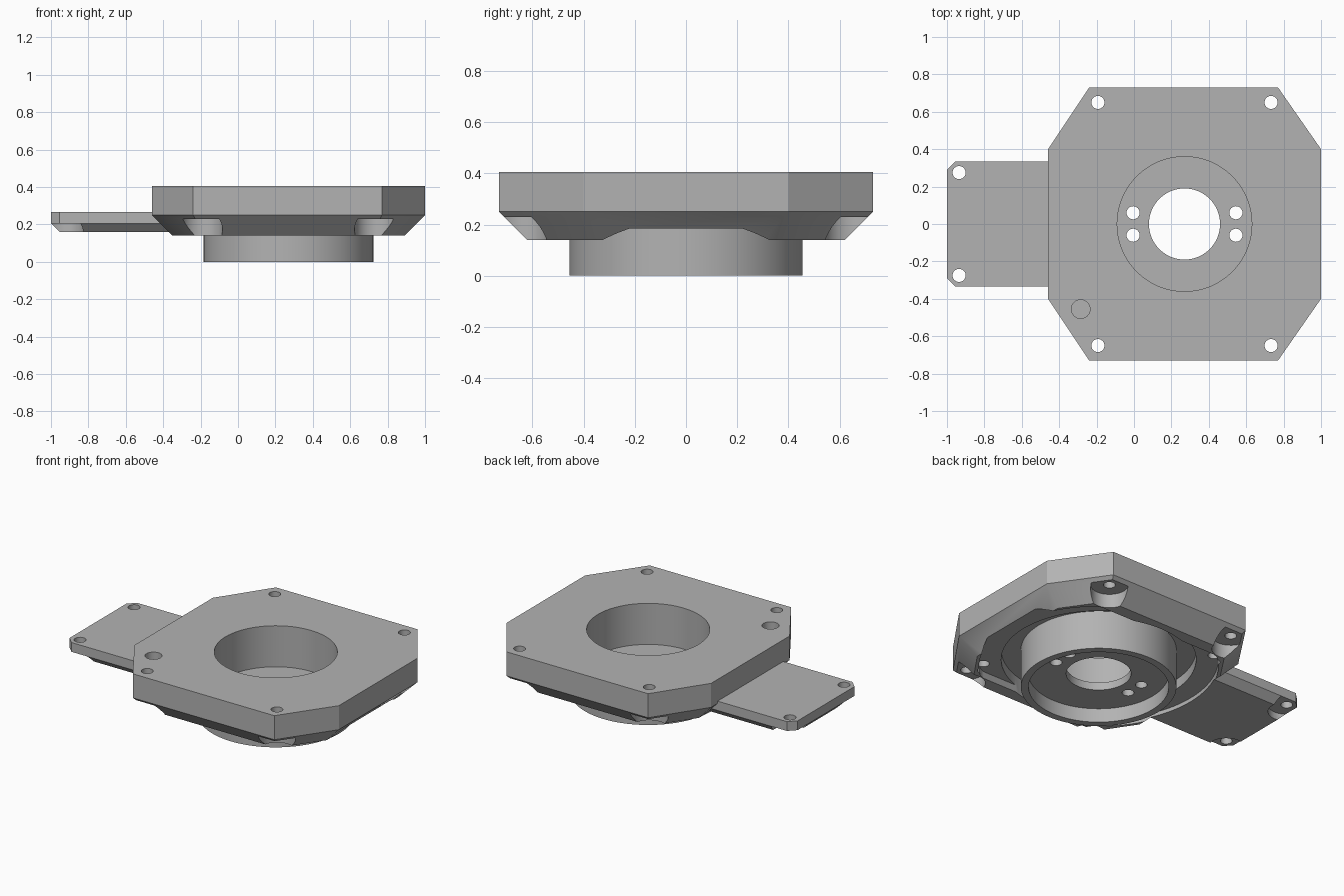
import bpy, bmesh, math
from mathutils import Vector

cube = bpy.data.objects.get("Cube")
if cube:
    bpy.data.objects.remove(cube, do_unlink=True)

CX = 0.27          # axis of the hub
grey = bpy.data.materials.new("plain grey")
grey.use_nodes = True
COLOUR = (0.45, 0.45, 0.45, 1)
grey.diffuse_color = COLOUR
grey.node_tree.nodes["Principled BSDF"].inputs["Base Color"].default_value = COLOUR


def inset(points, d):
    """Move every edge of a counter-clockwise outline inward by d."""
    pts = [Vector(p) for p in points]
    out = []
    for i, p in enumerate(pts):
        a = (p - pts[i - 1]).normalized()
        b = (pts[(i + 1) % len(pts)] - p).normalized()
        na, nb = Vector((-a.y, a.x)), Vector((-b.y, b.x))
        out.append(p + (na + nb) * d / (1 + na.dot(nb)))
    return out


def loft(name, layers):
    """Solid through stacked outlines, given as (points, z) from the bottom up."""
    bm = bmesh.new()
    rings = [[bm.verts.new((p[0], p[1], z)) for p in pts] for pts, z in layers]
    n = len(rings[0])
    for low, high in zip(rings, rings[1:]):
        for i in range(n):
            j = (i + 1) % n
            bm.faces.new((low[i], low[j], high[j], high[i]))
    bm.faces.new(rings[0][::-1])
    bm.faces.new(rings[-1])
    mesh = bpy.data.meshes.new(name)
    bm.to_mesh(mesh)
    bm.free()
    mesh.materials.append(grey)
    obj = bpy.data.objects.new(name, mesh)
    bpy.context.collection.objects.link(obj)
    return obj


def circle(x, y, r, n):
    return [(x + r * math.cos(2 * math.pi * i / n),
             y + r * math.sin(2 * math.pi * i / n)) for i in range(n)]


def cylinder(name, x, y, r, z0, z1, n=32):
    pts = circle(x, y, r, n)
    return loft(name, [(pts, z0), (pts, z1)])


def combine(target, tool, operation):
    """Apply a boolean and remove the tool."""
    mod = target.modifiers.new("boolean", "BOOLEAN")
    mod.operation, mod.object, mod.solver = operation, tool, "EXACT"
    bpy.context.view_layer.objects.active = target
    bpy.ops.object.modifier_apply(modifier=mod.name)
    bpy.data.objects.remove(tool, do_unlink=True)


# Eight-sided plate with a bevelled underside
outline = [(-0.24, -0.73), (0.77, -0.73), (1, -0.4), (1, 0.4),
           (0.77, 0.73), (-0.24, 0.73), (-0.46, 0.4), (-0.46, -0.4)]
plate = loft("mounting_plate", [(inset(outline, 0.11), 0.14), (outline, 0.25), (outline, 0.405)])

# Side tongue with clipped corners and the same bevel
tab = [(-1, -0.29), (-0.955, -0.335), (-0.2, -0.335),
       (-0.2, 0.335), (-0.955, 0.335), (-1, 0.29)]
combine(plate, loft("tongue", [(inset(tab, 0.045), 0.16), (tab, 0.205), (tab, 0.265)]), "UNION")

# Shallow round recess under the plate, flat on front and back
recess = [(x, max(-0.54, min(0.54, y))) for x, y in circle(CX, 0, 0.7, 96)]
recess = [p for i, p in enumerate(recess)
          if abs(p[1]) < 0.54 or abs(recess[i - 1][1]) < 0.54
          or abs(recess[(i + 1) % len(recess)][1]) < 0.54]
combine(plate, loft("recess", [(recess, 0.05), (recess, 0.185)]), "DIFFERENCE")

# Groove, then the hub ring standing in it
combine(plate, cylinder("groove", CX, 0, 0.57, 0.05, 0.25, 96), "DIFFERENCE")
combine(plate, cylinder("hub", CX, 0, 0.455, 0, 0.3, 96), "UNION")

# Hub bores from above, from below and through the middle
for r, z0, z1 in ((0.36, 0.14, 0.5), (0.41, -0.1, 0.09), (0.19, -0.1, 0.5)):
    combine(plate, cylinder("bore", CX, 0, r, z0, z1, 80), "DIFFERENCE")

# Hub floor holes, corner screw holes and their relief pockets
for sy in (-1, 1):
    for sx in (-1, 1):
        combine(plate, cylinder("hub_hole", CX + sx * 0.275, sy * 0.06, 0.035, 0.05, 0.2), "DIFFERENCE")
        x, y = CX + sx * 0.463, sy * 0.65
        combine(plate, cylinder("pocket", x, y, 0.11, 0.05, 0.23), "DIFFERENCE")
        combine(plate, cylinder("screw_hole", x, y, 0.035, 0.1, 0.5), "DIFFERENCE")
    combine(plate, cylinder("tongue_pocket", -0.935, sy * 0.275, 0.11, 0.05, 0.205), "DIFFERENCE")
    combine(plate, cylinder("tongue_hole", -0.935, sy * 0.275, 0.035, 0.1, 0.4), "DIFFERENCE")
    # Blind holes in the recess
    combine(plate, cylinder("blind_hole", CX - sy * 0.486, sy * 0.47, 0.035, 0.1, 0.3), "DIFFERENCE")

# Blind dowel hole in the top
combine(plate, cylinder("dowel_hole", -0.285, -0.455, 0.05, 0.3, 0.5), "DIFFERENCE")

# Smooth round walls, crisp edges
bpy.ops.object.select_all(action="DESELECT")
plate.select_set(True)
bpy.context.view_layer.objects.active = plate
bpy.ops.object.shade_smooth_by_angle(angle=math.radians(25))
